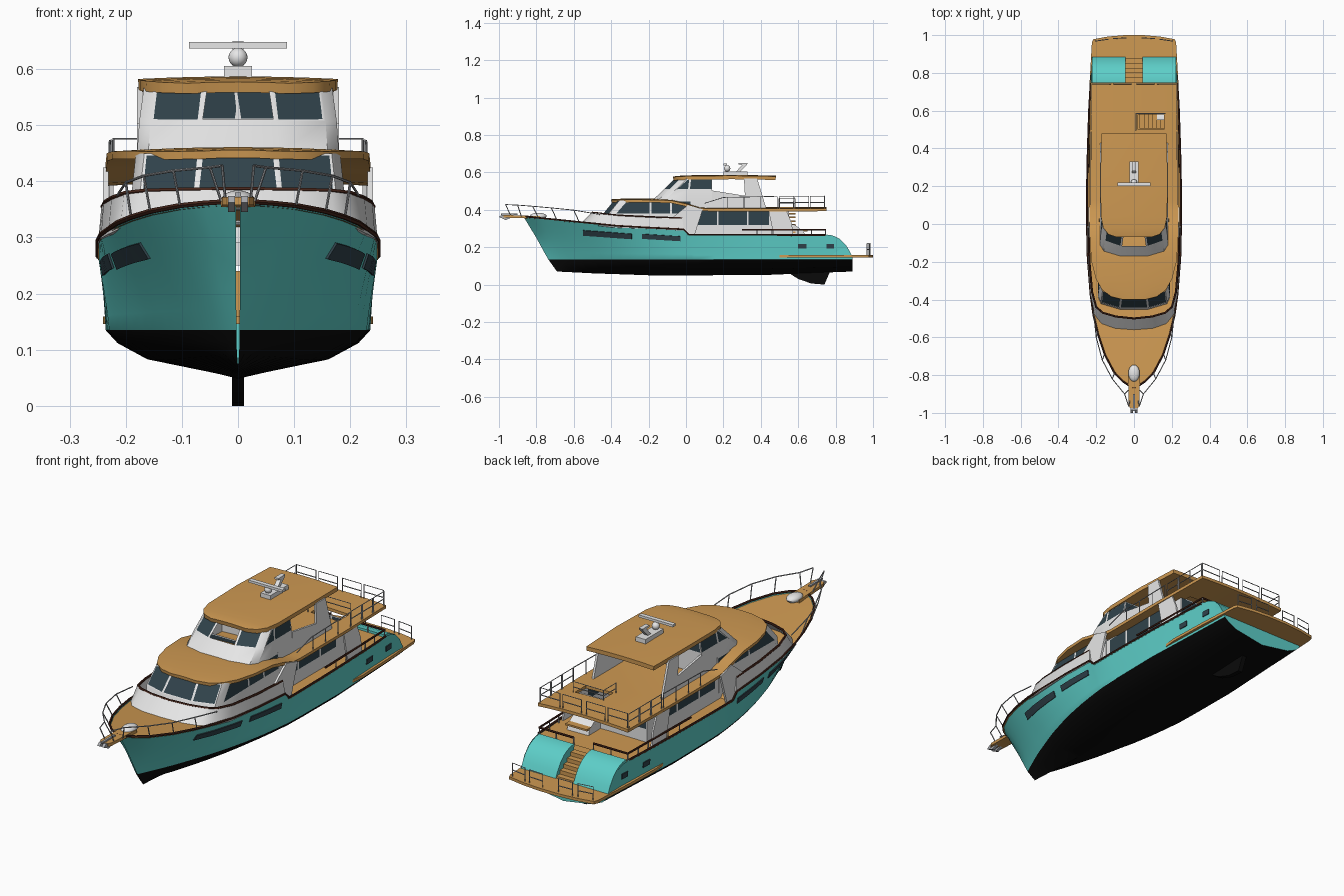
import bpy, bmesh, math
from mathutils import Vector

if "Cube" in bpy.data.objects:
    bpy.data.objects.remove(bpy.data.objects["Cube"])


def mat(name, rgb):
    m = bpy.data.materials.new(name)
    m.diffuse_color = (*rgb, 1)
    m.use_nodes = True
    m.node_tree.nodes["Principled BSDF"].inputs["Base Color"].default_value = m.diffuse_color
    return m


TEAL = mat("teal_paint", (0.11, 0.62, 0.58))
BLACK = mat("black_bottom_paint", (0.003, 0.003, 0.003))
WOOD = mat("teak", (0.62, 0.32, 0.085))
WHITE = mat("white_paint", (0.8, 0.8, 0.8))
GLASS = mat("dark_glass", (0.03, 0.055, 0.07))
BROWN = mat("brown_varnish", (0.06, 0.018, 0.01))
STEEL = mat("steel", (0.42, 0.43, 0.45))


def link(name, bm, *mats, fix=True):
    if fix:
        bmesh.ops.recalc_face_normals(bm, faces=bm.faces)
    me = bpy.data.meshes.new(name)
    bm.to_mesh(me)
    bm.free()
    for m in mats:
        me.materials.append(m)
    o = bpy.data.objects.new(name, me)
    bpy.context.collection.objects.link(o)
    return o


def grid(name, rows, *mats, rule=None, cap=False, fix=True):
    """Skin between rows of points; rule(column) gives the material."""
    bm = bmesh.new()
    v = [[bm.verts.new(p) for p in r] for r in rows]
    for a, b in zip(v, v[1:]):
        for i in range(len(a) - 1):
            f = bm.faces.new((a[i], a[i + 1], b[i + 1], b[i]))
            f.material_index = rule(i) if rule else 0
    if cap:
        bm.faces.new(v[-1])
    return link(name, bm, *mats, fix=fix)


def prism(name, prof, x0, x1, m):
    """Side profile of (y, z) points extruded across x."""
    bm = bmesh.new()
    f = bm.faces.new([bm.verts.new((x0, y, z)) for y, z in prof])
    g = bmesh.ops.extrude_face_region(bm, geom=[f])["geom"]
    bmesh.ops.translate(bm, vec=(x1 - x0, 0, 0), verts=[e for e in g if isinstance(e, bmesh.types.BMVert)])
    return link(name, bm, m)


def box(name, x0, x1, y0, y1, z0, z1, m):
    return prism(name, [(y0, z0), (y1, z0), (y1, z1), (y0, z1)], x0, x1, m)


def solidify(o, t, offset=-1):
    s = o.modifiers.new("thickness", 'SOLIDIFY')
    s.thickness, s.offset = t, offset
    return o


def slab(name, stations, t, m, crown=0.0):
    """Deck or roof from (y, half width, z) stations."""
    rows = [[(w * c / 4, y, z - crown * (c / 4) ** 2 * w / 0.235) for c in range(-4, 5)] for y, w, z in stations]
    return solidify(grid(name, rows, m, fix=False), t)


def tubes(name, paths, r, m):
    cu = bpy.data.curves.new(name, 'CURVE')
    cu.dimensions, cu.bevel_depth, cu.bevel_resolution = '3D', r, 1
    for p in paths:
        s = cu.splines.new('POLY')
        s.points.add(len(p) - 1)
        for q, c in zip(s.points, p):
            q.co = (*c, 1)
    cu.materials.append(m)
    o = bpy.data.objects.new(name, cu)
    bpy.context.collection.objects.link(o)


def mirror(pts):
    return [(-p[0], *p[1:]) for p in pts]


def hoop(a, b, h):
    """Rail hoop between two foot points, with a middle bar."""
    a, b = Vector(a), Vector(b)
    up = Vector((0, 0, h))
    return [[a, a + up, b + up, b], [a + up / 2, b + up / 2]]


def house(name, half, levels, blank=(), open_front=False):
    """Cabin walls: half plan of (x, y, slope weight), levels of (z, setback, inset); top row is glazed."""
    bm = bmesh.new()
    rings = []
    for z, dy, ins in levels:
        h = [(x - ins, y + dy * k, z) for x, y, k in half]
        rings.append([bm.verts.new(p) for p in h + mirror(h)[::-1]])
    n = len(rings[0])
    panes = []
    for a, b in zip(rings, rings[1:]):
        for i in range(n):
            f = bm.faces.new((a[i], a[(i + 1) % n], b[(i + 1) % n], b[i]))
            if b is rings[-1] and i not in blank and n - 2 - i not in blank:
                panes.append(f)
    bmesh.ops.recalc_face_normals(bm, faces=bm.faces)
    bmesh.ops.inset_individual(bm, faces=panes, thickness=0.007)
    for f in panes:
        f.material_index = 1
    if open_front:
        bmesh.ops.delete(bm, geom=[panes[-1]], context='FACES')
    return link(name, bm, WHITE, GLASS, fix=False)


def lerp(tab, x):
    for (a, p), (b, q) in zip(tab, tab[1:]):
        if x <= b:
            return p + (q - p) * max(0, x - a) / (b - a)
    return tab[-1][1]


# Hull shape curves: stem line by height, then beam, waterline, sheer and keel along the length
STEM = [(0.05, -0.6), (0.07, -0.69), (0.14, -0.74), (0.25, -0.80), (0.365, -0.87)]
BEAM = [(0, .004), (.02, .06), (.045, .105), (.096, .155), (.153, .19), (.21, .215), (.27, .23), (.38, .245), (.5, .25), (.66, .247), (.83, .238), (1, .221)]
WATER = [(0, .003), (.05, .04), (.1, .075), (.2, .135), (.3, .182), (.4, .213), (.5, .232), (.7, .236), (1, .216)]
SHEER = [(0, .365), (.15, .337), (.27, .315), (.4, .302), (.474, .296), (.486, .267), (.915, .265), (.94, .258), (.96, .243), (.98, .21), (1, .15)]
KEEL = [(0, .07), (.1, .06), (.3, .048), (.7, .052), (1, .07)]
WL, STERN = 0.135, 0.89


def hull_point(u, z, x):
    s = lerp(STEM, z)
    return (x, s + u * (STERN - s), z)


def side_x(u, z):
    t = max(0, (z - WL) / (lerp(SHEER, u) - WL))
    return lerp(WATER, u) + (lerp(BEAM, u) - lerp(WATER, u)) * t ** 1.15


US = [0, .02, .045, .07, .096, .125, .153, .18, .21, .24, .27, .32, .38, .43, .474, .486, .55, .62, .7, .77, .84, .915, .94, .96, .98, 1]
rows, sheer = [], []
for u in US:
    k, w, s = lerp(KEEL, u), lerp(WATER, u), lerp(SHEER, u)
    half = [hull_point(u, k + (WL - k) * f, w * g) for f, g in ((0, 0), (.38, .69), (.72, .91), (1, 1))]
    half += [hull_point(u, z, side_x(u, z)) for z in (WL + (s - WL) * i / 6 for i in range(1, 7))]
    rows.append(mirror(half[:0:-1]) + half)
    sheer.append(half[-1])
grid("hull", rows, TEAL, BLACK, rule=lambda i: int(6 <= i < 12), cap=True)
prism("skeg", [(.53, .075), (.6, .03), (.67, .006), (.74, 0), (.77, .07)], -.011, .011, BLACK)
top = [p for p in sheer if p[1] < 0.76]
grid("main_deck", [[(-x, y, z - .007), (0, y, z - .004), (x, y, z - .007)] for x, y, z in top], WOOD, fix=False)
tubes("rub_rail", [top, mirror(top)], 0.005, BROWN)


# Hull windows laid on the curved side
def hull_window(name, y0, y1, za, zb, h):
    for sx in (1, -1):
        pts = []
        for i in range(9):
            y, r = y0 + (y1 - y0) * i / 8, []
            for j in range(3):
                z = za + (zb - za) * i / 8 + h * (j / 2 - .5)
                s = lerp(STEM, z)
                r.append((sx * (side_x((y - s) / (STERN - s), z) + .003), y, z))
            pts.append(r)
        solidify(grid(name, pts, GLASS), .004, 0)


hull_window("forward_hull_window", -.55, -.29, .276, .257, .028)
hull_window("middle_hull_window", -.235, -.03, .258, .245, .026)
hull_window("porthole_forward", .60, .645, .204, .204, .024)
hull_window("porthole_aft", .75, .79, .204, .204, .024)

# Raised bulwark in front of the pilothouse, with a varnished cap
bul = [(0, -.56, .325, 0, -.5, .385), (.1, -.55, .325, .095, -.49, .384), (.17, -.525, .322, .165, -.47, .382),
       (.207, -.48, .315, .2, -.44, .378), (.228, -.38, .305, .222, -.36, .37), (.241, -.2, .298, .236, -.2, .362),
       (.246, -.01, .288, .24, -.02, .355)]
low, high = [b[:3] for b in bul], [b[3:] for b in bul]
low, high = mirror(low[:0:-1]) + low, mirror(high[:0:-1]) + high
solidify(grid("bulwark", [low, high], WHITE), .007, 0)
tubes("bulwark_cap", [high], .0055, BROWN)

# Cabins
house("pilothouse", [(.075, -.445, 1), (.175, -.415, 1), (.19, -.38, 1), (.19, -.19, 0), (.19, -.08, 0), (.19, .03, 0)],
      [(.29, -.01, 0), (.376, 0, 0), (.45, .06, .008)], blank=(1,))
house("saloon", [(.187, -.02, 0), (.187, .05, 0), (.187, .17, 0), (.187, .33, 0), (.187, .45, 0), (.187, .55, 0), (.09, .55, 0)],
      [(.25, 0, 0), (.315, 0, 0), (.4, 0, 0)], blank=(0, 4))
house("upper_house", [(.072, -.18, 1), (.16, -.15, 1), (.18, -.115, 1), (.18, .01, .1), (.18, .14, 0), (.085, .14, 0), (.005, .14, 0)],
      [(.405, 0, 0), (.45, 0, 0), (.507, .06, .004), (.566, .12, .012)], blank=(1, 6), open_front=True)

# Pilothouse roof flowing into the boat deck, with the stair opening
deck = slab("boat_deck", [(-.40, .06, .456), (-.385, .12, .457), (-.35, .168, .459), (-.29, .202, .461), (-.2, .225, .461),
                          (-.08, .234, .458), (0, .236, .44), (.07, .236, .418), (.12, .235, .414), (.45, .235, .414), (.75, .23, .414)],
            .014, WOOD, crown=.008)
cutter = box("stair_cutter", .02, .16, .5, .58, .3, .5, WOOD)
cutter.hide_render = True
b = deck.modifiers.new("stair_opening", 'BOOLEAN')
b.operation, b.object, b.solver = 'DIFFERENCE', cutter, 'EXACT'
bpy.context.view_layer.objects.active = deck
for m in [m.name for m in deck.modifiers]:
    bpy.ops.object.modifier_apply(modifier=m)
bpy.data.objects.remove(cutter)
for i in range(6):
    box("stair_step", .14 - .022 * i, .165 - .022 * i, .505, .585, .275 + .02 * i, .283 + .02 * i, WOOD)
prism("stair_base", [(.55, .25), (.64, .25), (.63, .285), (.58, .32), (.55, .32)], .05, .16, WHITE)
box("stair_base_tread", .05, .16, .585, .65, .285, .293, WOOD)

# Hardtop
slab("hardtop", [(-.07, .09, .577), (-.055, .135, .580), (-.02, .163, .583), (.04, .175, .585), (.25, .178, .587), (.48, .172, .583)],
     .019, WOOD, crown=.006)

# Side wings and supports
for s in (1, -1):
    prism("upper_wing", [(.14, .405), (.43, .405), (.38, .568), (.31, .568), (.315, .475), (.14, .503)], s * .17, s * .18, WHITE)
    prism("forward_wing", [(-.09, .345), (.01, .425), (.09, .403), (.045, .262), (-.02, .262), (-.03, .3)], s * .231, s * .241, WHITE)
    prism("aft_wing", [(.47, .26), (.575, .26), (.565, .33), (.535, .402), (.44, .402)], s * .222, s * .23, WHITE)
    # Rounded stern quarters beside the steps
    prism("stern_quarter", [(.75, .15), (.75, .267), (.775, .265), (.8, .256), (.825, .242), (.85, .217), (.87, .187), (.885, .155)],
          s * .045, s * .2215, TEAL)
    # Cockpit rail
    x = s * .225
    tubes("cockpit_rail", [[(s * .235, .3, .293), (x, .745, .293), (s * .05, .745, .293)]], .005, BROWN)
    tubes("cockpit_posts", [[(s * px, y, .25), (s * px, y, .293)] for px, y in
                            ((.233, .38), (.23, .46), (.228, .6), (.226, .67), (.225, .745), (.14, .745), (.05, .745))], .003, STEEL)
    # Boat deck rails
    r = []
    for i in range(3):
        r += hoop((s * .226, .5 + .082 * i, .405), (s * .226, .575 + .082 * i, .405), .068)
    for x0, x1 in ((.012, .108), (.122, .222)):
        r += hoop((s * x0, .742, .41), (s * x1, .742, .41), .066)
    r.append([(s * .229, .1, .435), (s * .229, .2, .466), (s * .228, .49, .472)])
    r += [[(s * .229, y, .405), (s * .229, y, .469)] for y in (.22, .31, .4, .49)]
    tubes("boat_deck_rail", r, .0022, STEEL)
    tubes("swim_platform_rail", hoop((s * .04, .985, .155), (s * .11, .982, .155), .065) +
          hoop((s * .135, .978, .155), (s * .205, .968, .155), .065), .0022, STEEL)
    # Bow rail
    path = [(s * x, y, z) for x, y, z in ((.215, -.46, .375), (.2, -.6, .398), (.168, -.72, .41), (.115, -.82, .419), (.05, -.9, .425), (.028, -.965, .428))]
    posts = [[p, (p[0] * k, p[1] + d, z)] for p, k, d, z in
             zip(path[1:], (.95, .93, .9, .6, .8), (.03, .03, .03, .02, .03), (.333, .345, .358, .365, .365))]
    tubes("bow_rail", [path] + posts, .0025, STEEL)
    # Anchor fluke
    prism("anchor_fluke", [(-1, .362), (-.985, .374), (-.93, .36), (-.965, .345)], s * .005, s * .018, STEEL)
tubes("stair_rail", hoop((.01, .495, .41), (.01, .585, .41), .05) + hoop((.01, .585, .41), (.165, .585, .41), .05), .002, STEEL)

# Stern steps and swim platform
for i in range(5):
    box("stern_step", -.046, .046, .745 + .026 * i, .775 + .026 * i, .15, .24 - .018 * i, WOOD)
slab("swim_platform", [(.5, .234, .159), (.56, .241, .159), (.75, .235, .159), (.96, .223, .159), (.978, .216, .159), (.992, .14, .159), (1, .05, .159)], .013, WOOD)

# Bow pulpit, windlass cover, anchor shank
slab("bow_pulpit", [(-.975, .02, .372), (-.96, .028, .372), (-.78, .032, .366)], .014, WOOD)
box("anchor_shank", -.005, .005, -.99, -.9, .373, .38, STEEL)
for name, loc, scale in (("windlass_cover", (0, -.79, .366), (.03, .045, .018)), ("radar_dome", (0, .22, .621), (.017, .017, .017))):
    bm = bmesh.new()
    bmesh.ops.create_uvsphere(bm, u_segments=20, v_segments=10, radius=1)
    bmesh.ops.scale(bm, vec=scale, verts=bm.verts)
    bmesh.ops.translate(bm, vec=loc, verts=bm.verts)
    link(name, bm, WHITE)

# Radar mast
box("mast_base", -.025, .025, .2, .33, .58, .606, WHITE)
box("radar_bar", -.087, .087, .2, .22, .637, .648, WHITE)
prism("mast_arm", [(.265, .6), (.285, .6), (.325, .64), (.33, .65), (.28, .65), (.28, .642), (.3, .64)], -.01, .01, WHITE)

# Finish: turn tubes into meshes and smooth the curved surfaces
bpy.ops.object.select_all(action='SELECT')
bpy.context.view_layer.objects.active = deck
bpy.ops.object.convert(target='MESH')
bpy.ops.object.shade_smooth_by_angle(angle=math.radians(35))
